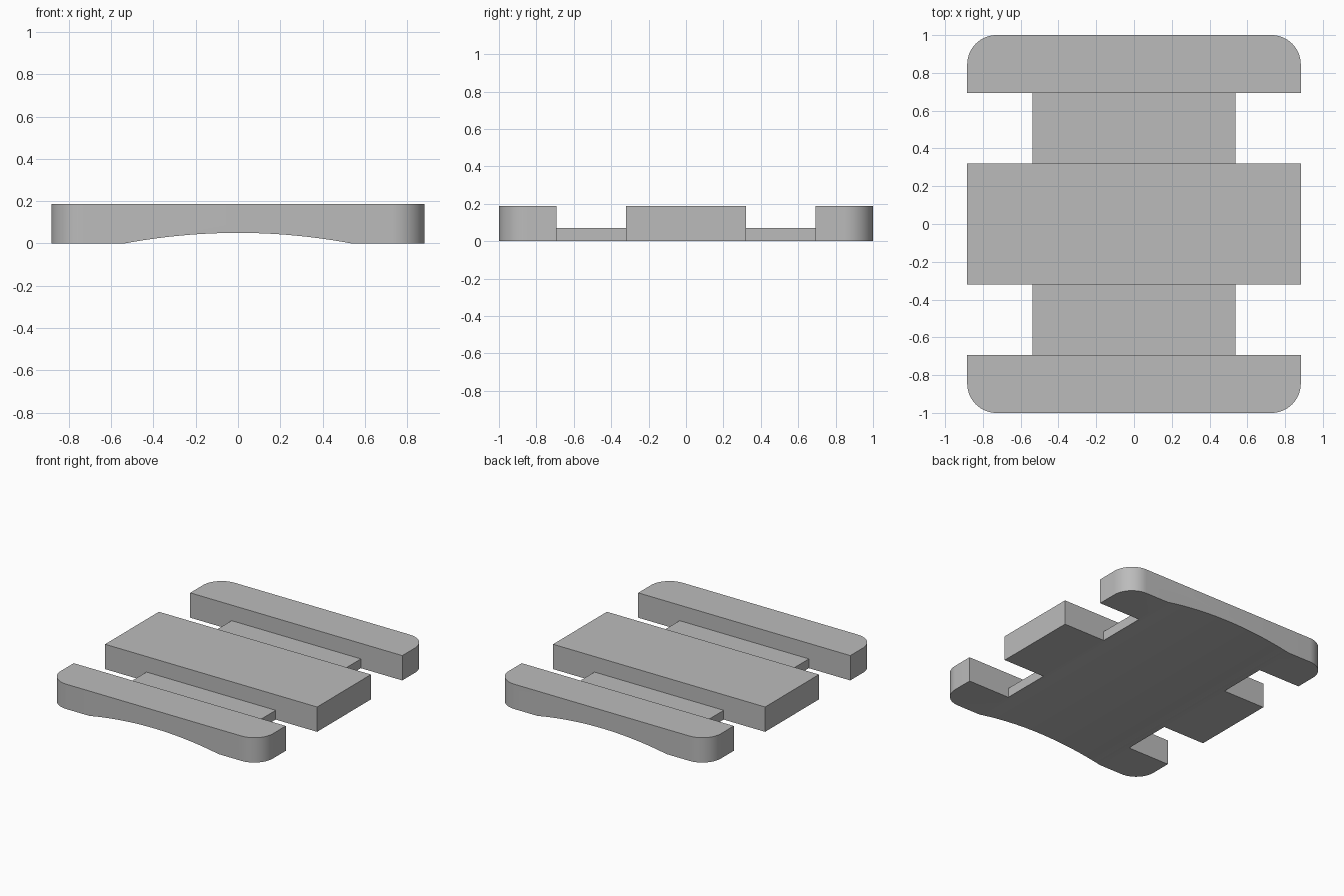
import bpy
import bmesh
from math import sin, cos, pi, asin, sqrt

if "Cube" in bpy.data.objects:
    bpy.data.objects.remove(bpy.data.objects["Cube"], do_unlink=True)

HEIGHT, WIDE, NECK = 0.187, 0.883, 0.538
BAR, MIDDLE, CORNER = 0.693, 0.32, 0.155
NECK_TOP = 0.07
ARCH_HALF, ARCH_RISE = 0.537, 0.05

grey = bpy.data.materials.new("plain_grey")
grey.use_nodes = True
colour = (0.5, 0.5, 0.5, 1)
grey.diffuse_color = colour
grey.node_tree.nodes["Principled BSDF"].inputs["Base Color"].default_value = colour


def prism(name, outline, direction):
    """Extrude a closed 3D outline along a direction."""
    bm = bmesh.new()
    face = bm.faces.new([bm.verts.new(p) for p in outline])
    grown = bmesh.ops.extrude_face_region(bm, geom=[face], use_keep_orig=True)
    moved = [v for v in grown["geom"] if isinstance(v, bmesh.types.BMVert)]
    bmesh.ops.translate(bm, verts=moved, vec=direction)
    bmesh.ops.recalc_face_normals(bm, faces=bm.faces)
    mesh = bpy.data.meshes.new(name)
    bm.to_mesh(mesh)
    bm.free()
    mesh.materials.append(grey)
    obj = bpy.data.objects.new(name, mesh)
    bpy.context.collection.objects.link(obj)
    return obj


def cut(target, cutter):
    """Subtract a cutter, apply the result and discard the cutter."""
    cutter.hide_render = True
    mod = target.modifiers.new("cut", "BOOLEAN")
    mod.operation, mod.solver, mod.object = "DIFFERENCE", "EXACT", cutter
    bpy.ops.object.select_all(action="DESELECT")
    bpy.context.view_layer.objects.active = target
    target.select_set(True)
    bpy.ops.object.modifier_apply(modifier=mod.name)
    bpy.data.objects.remove(cutter, do_unlink=True)


# Plan outline: stepped side with a rounded outer corner, mirrored twice
quarter = [(WIDE, MIDDLE), (NECK, MIDDLE), (NECK, BAR), (WIDE, BAR)]
for i in range(17):
    a = pi / 2 * i / 16
    quarter.append((WIDE - CORNER + CORNER * cos(a), 1 - CORNER + CORNER * sin(a)))
back = quarter + [(-x, y) for x, y in reversed(quarter)]
plan = back + [(-x, -y) for x, y in back]
plate = prism("grooved_plate", [(x, y, 0) for x, y in plan], (0, 0, HEIGHT))

# Lowered necks between the end bars and the middle block
for side in (-1, 1):
    floor = [(-0.7, side * MIDDLE, NECK_TOP), (0.7, side * MIDDLE, NECK_TOP),
             (0.7, side * BAR, NECK_TOP), (-0.7, side * BAR, NECK_TOP)]
    cut(plate, prism("neck_cutter", floor, (0, 0, 1)))

# Shallow arch running the whole length of the underside
radius = (ARCH_HALF ** 2 + ARCH_RISE ** 2) / (2 * ARCH_RISE)
sweep = asin(ARCH_HALF / radius)
arch = []
for i in range(25):
    a = sweep * (i / 12 - 1)
    arch.append((radius * sin(a), -1.2, ARCH_RISE - radius + radius * cos(a)))
arch += [(ARCH_HALF, -1.2, -0.1), (-ARCH_HALF, -1.2, -0.1)]
cut(plate, prism("arch_cutter", arch, (0, 2.4, 0)))

bpy.ops.object.shade_smooth_by_angle(angle=pi / 9)
